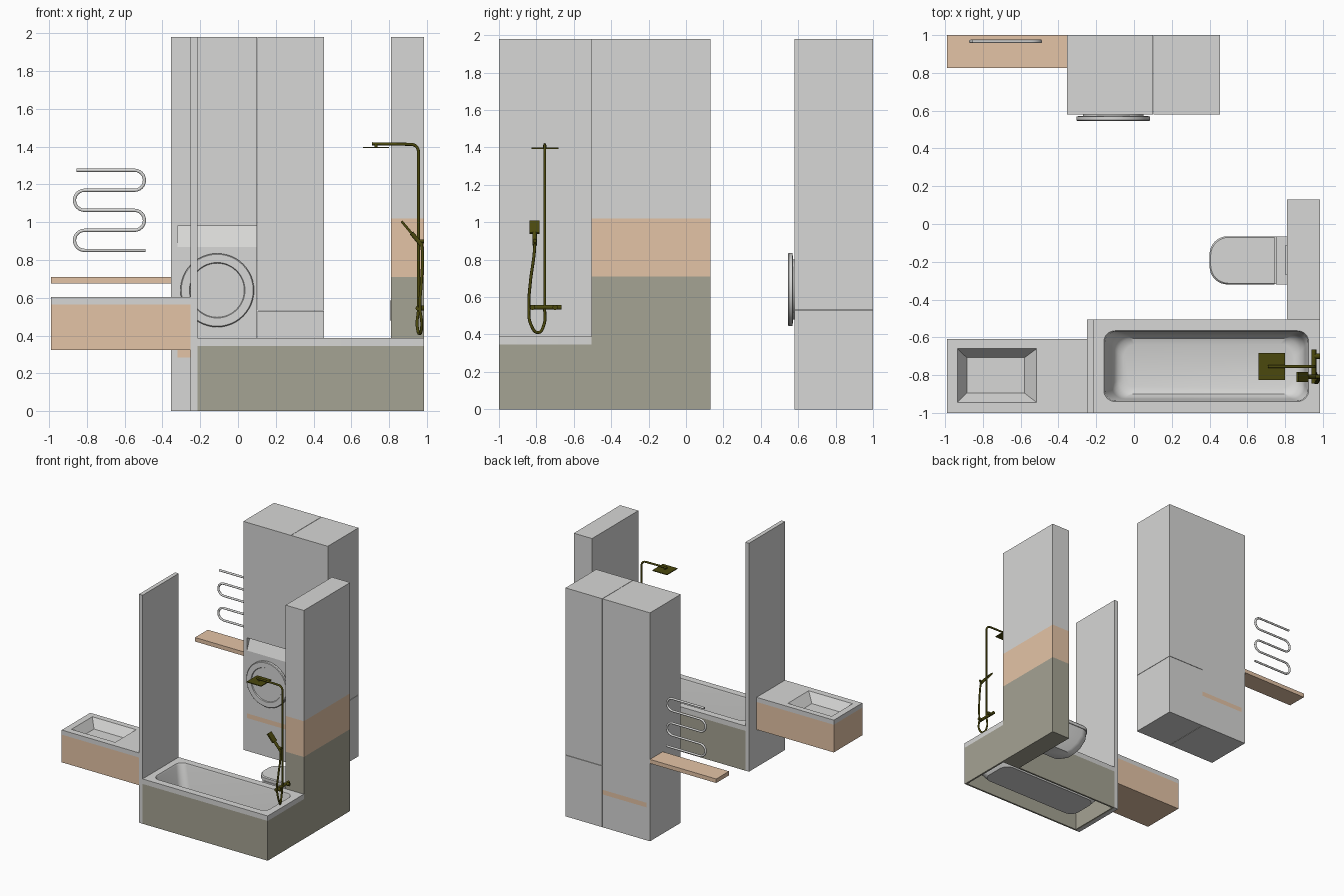
import bpy, bmesh, math
from mathutils import Matrix, Vector

if "Cube" in bpy.data.objects:
    bpy.data.objects.remove(bpy.data.objects["Cube"])


def material(name, rgb):
    m = bpy.data.materials.new(name)
    m.diffuse_color = (*rgb, 1)
    m.use_nodes = True
    m.node_tree.nodes["Principled BSDF"].inputs["Base Color"].default_value = m.diffuse_color
    return m


WHITE = material("pale_grey", (0.68, 0.68, 0.67))
OLIVE = material("olive_grey", (0.376, 0.366, 0.292))
BEIGE = material("warm_beige", (0.775, 0.55, 0.38))
BRONZE = material("dark_bronze", (0.07, 0.065, 0.004))


def finish(name, bm, mats, smooth=False):
    bmesh.ops.recalc_face_normals(bm, faces=bm.faces)
    me = bpy.data.meshes.new(name)
    bm.to_mesh(me)
    bm.free()
    for m in mats:
        me.materials.append(m)
    ob = bpy.data.objects.new(name, me)
    bpy.context.collection.objects.link(ob)
    if smooth:
        activate(ob)
        bpy.ops.object.shade_smooth_by_angle(angle=math.radians(35))
    return ob


def activate(ob):
    bpy.ops.object.select_all(action='DESELECT')
    ob.select_set(True)
    bpy.context.view_layer.objects.active = ob


def box(name, x, y, z, mat, tilt=0):
    """Box from (min, max) pairs, optionally tilted about its own y axis."""
    bm = bmesh.new()
    c = Vector([(a + b) / 2 for a, b in (x, y, z)])
    size = [b - a for a, b in (x, y, z)]
    bmesh.ops.create_cube(bm, size=1, matrix=Matrix.Translation(c)
                          @ Matrix.Rotation(tilt, 4, 'Y') @ Matrix.Diagonal((*size, 1)))
    return finish(name, bm, [mat])


def prism(name, pts, axis, lo, hi, mat):
    """Extrude a 2D profile along x (profile is y,z) or y (profile is x,z)."""
    put = (lambda p, t: (t, p[0], p[1])) if axis == 'x' else (lambda p, t: (p[0], t, p[1]))
    return loft(name, [[put(p, t) for p in pts] for t in (lo, hi)], [mat])


def loft(name, rings, mats, bands=None, closed=False, smooth=False):
    """Bridge rings of equal count; bands gives a material index per band."""
    bm = bmesh.new()
    vs = [[bm.verts.new(p) for p in r] for r in rings]
    n, k = len(rings[0]), len(rings)
    for i in range(k if closed else k - 1):
        a, b = vs[i], vs[(i + 1) % k]
        for j in range(n):
            f = bm.faces.new((a[j], a[(j + 1) % n], b[(j + 1) % n], b[j]))
            f.material_index = bands[i] if bands else 0
    if not closed:
        bm.faces.new(vs[0]).material_index = bands[0] if bands else 0
        bm.faces.new(vs[-1]).material_index = bands[-1] if bands else 0
    return finish(name, bm, mats, smooth)


def rect(x0, x1, y0, y1, z, left=0, right=None):
    """Rectangle ring; left/right give corner radii on the -x and +x ends."""
    right = left if right is None else right
    pts = []
    for q, (cx, cy, sx, sy, r) in enumerate([(x1, y1, -1, -1, right), (x0, y1, 1, -1, left),
                                             (x0, y0, 1, 1, left), (x1, y0, -1, 1, right)]):
        steps = 8 if r else 0
        for i in range(steps + 1):
            a = math.pi / 2 * (q + (i / steps if steps else 0))
            pts.append((cx + sx * r + r * math.cos(a), cy + sy * r + r * math.sin(a), z))
    return pts


def tube(name, pts, radius, mat, bezier=False):
    cu = bpy.data.curves.new(name, 'CURVE')
    cu.dimensions = '3D'
    cu.bevel_depth, cu.bevel_resolution, cu.use_fill_caps = radius, 3, True
    sp = cu.splines.new('BEZIER' if bezier else 'POLY')
    if bezier:
        sp.bezier_points.add(len(pts) - 1)
        for bp, p in zip(sp.bezier_points, pts):
            bp.co = p
            bp.handle_left_type = bp.handle_right_type = 'AUTO'
    else:
        sp.points.add(len(pts) - 1)
        for sp_pt, p in zip(sp.points, pts):
            sp_pt.co = (*p, 1)
    cu.materials.append(mat)
    ob = bpy.data.objects.new(name, cu)
    bpy.context.collection.objects.link(ob)
    activate(ob)
    bpy.ops.object.convert(target='MESH')
    bpy.ops.object.shade_smooth_by_angle(angle=math.radians(50))
    return ob


# Tall cabinet: carcass around the washer plus a split right unit
prism("cabinet_carcass", [(-.355, 0), (.10, 0), (.10, .285), (-.32, .285), (-.32, .98),
                          (.10, .98), (.10, 1.98), (-.355, 1.98)], 'y', .58, 1, WHITE)
box("cabinet_lower_right", (.103, .455), (.58, 1), (0, .53), WHITE)
box("cabinet_upper_right", (.103, .455), (.58, 1), (.533, 1.98), WHITE)
box("washer_shelf", (-.32, .10), (.58, 1), (.285, .325), BEIGE)

# Washing machine with sloped control panel and round door
prism("washer_body", [(.58, .325), (1, .325), (1, .98), (.625, .98), (.58, .87)],
      'x', -.32, .10, WHITE)
door = [(.16, .582), (.16, .572), (.195, .57), (.195, .55), (.19, .545),
        (.147, .545), (.143, .552)]
loft("washer_door", [[(-.11 + r * math.cos(i * math.tau / 48), y,
                       .64 + r * math.sin(i * math.tau / 48)) for i in range(48)]
                     for r, y in door], [WHITE], smooth=True)

# Wall shelf and towel rail
box("wall_shelf", (-.99, -.355), (.825, 1), (.675, .71), BEIGE)
rail, R = [(-.855, .967, 1.275)], .053
for k in range(4):
    side = 1 if k % 2 == 0 else -1
    cx = -.548 if side > 0 else -.812
    cz = 1.275 - R * (2 * k + 1)
    for i in range(13):
        a = math.pi * (.5 - i / 12)
        rail.append((cx + side * R * math.cos(a), .967, cz + R * math.sin(a)))
rail.append((-.49, .967, 1.275 - 8 * R))
tube("towel_rail", rail, .009, WHITE)

# Banded service wall and bath partition
loft("service_wall", [rect(.81, .985, -.505, .13, z) for z in (0, .71, 1.02, 1.98)],
     [OLIVE, BEIGE, WHITE], [0, 1, 2])
box("bath_partition", (-.25, -.215), (-1, -.505), (0, 1.98), WHITE)

# Vanity: beige front, pale top, sloped basin
loft("vanity_basin", [rect(-.99, -.25, -1, -.61, .325), rect(-.99, -.25, -1, -.61, .565),
                      rect(-.99, -.25, -1, -.61, .605), rect(-.935, -.515, -.945, -.66, .605),
                      rect(-.885, -.58, -.895, -.708, .53)], [BEIGE, WHITE], [0, 1, 1, 1])

# Bath: hollow apron and a moulded tub
E = .001
loft("bath_apron", [rect(-.215, .985, -1, -.505, 0), rect(-.215, .985, -1, -.505, .345),
                    rect(-.2, .97, -.985, -.52, .345), rect(-.2, .97, -.985, -.52, 0)],
     [OLIVE], closed=True)
loft("bath_tub", [rect(-.09, .87, -.90, -.605, .05, .08),
                  rect(-.13, .91, -.935, -.57, .10, .08),
                  rect(-.165, .93, -.945, -.56, .345, .065),
                  rect(-.215, .985, -1, -.505, .345, E),
                  rect(-.215, .985, -1, -.505, .388, E),
                  rect(-.16, .925, -.94, -.565, .388, .06),
                  rect(-.153, .92, -.936, -.569, .375, .06),
                  rect(-.118, .905, -.926, -.579, .14, .07),
                  rect(-.105, .895, -.916, -.589, .10, .075),
                  rect(-.085, .875, -.90, -.605, .075, .08),
                  rect(-.055, .845, -.87, -.635, .065, .07)], [WHITE], smooth=True)

# Wall-hung toilet: bowl, lid, hinge block and flush plate
bowl = [(.58, .075, .05, .06), (.52, .09, .08, .08), (.455, .108, .15, .095),
        (.415, .122, .23, .095), (.407, .126, .293, .095)]
loft("toilet_bowl", [rect(x, .81, -.1925 - h, -.1925 + h, z, r, E) for x, h, z, r in bowl],
     [WHITE], smooth=True)
loft("toilet_lid", [rect(.40 + d, .745, -.32 + d, -.065 - d, z, .095, E)
                    for d, z in ((0, .297), (0, .323), (.006, .331))], [WHITE], smooth=True)
box("toilet_hinge_block", (.752, .81), (-.32, -.065), (.29, .328), WHITE)
box("flush_plate", (.803, .81), (-.27, -.11), (.48, .585), WHITE)

# Shower column, overhead plate and mixer
riser = [(.955, -.755, .545), (.955, -.755, 1.372)]
riser += [(.915 + .04 * math.cos(a), -.755, 1.372 + .04 * math.sin(a))
          for a in [math.pi / 16 * i for i in range(1, 9)]] + [(.71, -.755, 1.415)]
tube("shower_riser", riser, .008, BRONZE)
box("shower_head", (.66, .80), (-.825, -.682), (1.392, 1.399), BRONZE)
tube("shower_head_joint", [(.73, -.755, 1.398), (.73, -.755, 1.414)], .009, BRONZE)
tube("mixer_bar", [(.952, -.845, .545), (.952, -.665, .545)], .013, BRONZE)
for i, y in enumerate((-.82, -.70)):
    tube(f"mixer_mount_{i}", [(.952, y, .545), (.985, y, .545)], .014, BRONZE)

# Hand shower and its hose
box("hand_shower_head", (.886, .899), (-.836, -.784), (.93, 1.015), BRONZE,
    tilt=math.atan2(-.105, .125))
tube("hand_shower_handle", [(.918, -.81, .943), (.972, -.808, .878)], .012, BRONZE)
tube("hand_shower_bracket", [(.955, -.808, .90), (.985, -.808, .90)], .01, BRONZE)
tube("shower_hose", [(.955, -.755, .54), (.948, -.76, .45), (.96, -.79, .41),
                     (.972, -.828, .45), (.962, -.84, .55), (.97, -.832, .68),
                     (.976, -.812, .83), (.971, -.808, .885)], .008, BRONZE, bezier=True)
